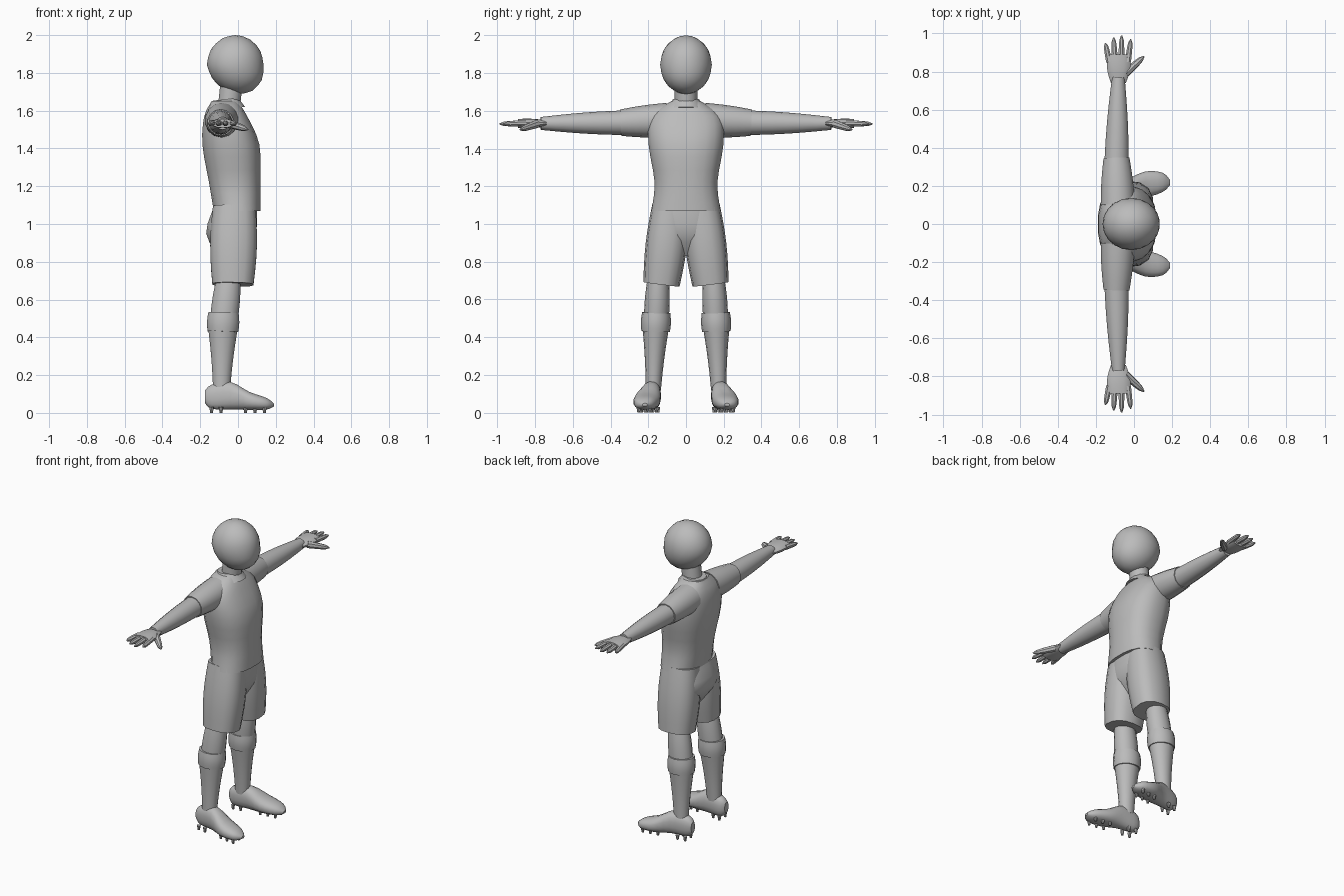
import bpy
import bmesh
import math
from mathutils import Vector, Matrix

default_cube = bpy.data.objects.get("Cube")
if default_cube:
    bpy.data.objects.remove(default_cube, do_unlink=True)

grey = bpy.data.materials.new("plain grey")
grey.use_nodes = True
grey.diffuse_color = (0.5, 0.5, 0.5, 1)
grey.node_tree.nodes["Principled BSDF"].inputs["Base Color"].default_value = grey.diffuse_color


def section(mesh, centre, width, depth, sides, power):
    """Place one closed loop; a power below one makes it squarer."""
    loop = []
    for step in range(sides):
        angle = math.tau * (step + 0.5) / sides
        ca, sa = math.cos(angle), math.sin(angle)
        offset = (width * math.copysign(abs(ca) ** power, ca)
                  + depth * math.copysign(abs(sa) ** power, sa))
        loop.append(mesh.verts.new(centre + offset))
    return loop


def skin(mesh, loops):
    """Join the loops with faces and close both ends."""
    for lower, upper in zip(loops, loops[1:]):
        for i in range(len(lower)):
            mesh.faces.new((lower[i - 1], lower[i], upper[i], upper[i - 1]))
    mesh.faces.new(loops[0])
    mesh.faces.new(loops[-1])


def smooth_path(points, steps=3):
    """Run a soft curve through the given points."""
    points = [Vector(p) for p in points]
    padded = [points[0]] + points + [points[-1]]
    result = []
    for before, here, there, after in zip(padded, padded[1:], padded[2:], padded[3:]):
        for step in range(steps):
            t = step / steps
            leaving, arriving = (there - before) / 2, (after - here) / 2
            straight = here.lerp(there, t * t * (3 - 2 * t))
            result.append(straight + leaving * t * (1 - t) ** 2 - arriving * t * t * (1 - t))
    return result + [points[-1]]


def body(mesh, rings, sides=20):
    """Skin an upright form from rings of height, back, front and half width."""
    loops = []
    for z, back, front, half in smooth_path(rings):
        centre = Vector(((back + front) / 2, 0, z))
        width, depth = Vector(((front - back) / 2, 0, 0)), Vector((0, half, 0))
        loops.append(section(mesh, centre, width, depth, sides, power=0.83))
    skin(mesh, loops)


def limb(mesh, start, end, start_radius, end_radius, bulge=0.0, flat=1.0,
         sides=14, power=1.0, rounded=False):
    """Skin a tapered limb that swells by the bulge at its middle."""
    start, end = Vector(start), Vector(end)
    along = (end - start).normalized()
    depth = along.cross(Vector((1, 0, 0))).normalized()
    width = depth.cross(along)
    loops = []
    steps = 6
    for step in range(steps + 1):
        t = step / steps
        radius = start_radius + (end_radius - start_radius) * t + bulge * math.sin(math.pi * t)
        if rounded:
            radius *= math.sqrt(1.05 - t ** 6)
        loops.append(section(mesh, start.lerp(end, t), width * radius,
                             depth * radius * flat, sides, power))
    skin(mesh, loops)


def finish(name, mesh, mirrored=False):
    """Turn the built mesh into a named object, mirrored across the body if wanted."""
    bmesh.ops.recalc_face_normals(mesh, faces=mesh.faces)
    data = bpy.data.meshes.new(name)
    mesh.to_mesh(data)
    mesh.free()
    data.materials.append(grey)
    obj = bpy.data.objects.new(name, data)
    bpy.context.collection.objects.link(obj)
    bpy.ops.object.select_all(action="DESELECT")
    obj.select_set(True)
    bpy.context.view_layer.objects.active = obj
    bpy.ops.object.shade_smooth_by_angle(angle=math.radians(35))
    if mirrored:
        mirror = obj.modifiers.new("other side", "MIRROR")
        mirror.use_axis = (False, True, False)
        mirror.use_mirror_merge = False


def body_part(name, rings):
    mesh = bmesh.new()
    body(mesh, rings)
    finish(name, mesh)


def limb_part(name, start, end, start_radius, end_radius, mirrored=True, **shape):
    mesh = bmesh.new()
    limb(mesh, start, end, start_radius, end_radius, **shape)
    finish(name, mesh, mirrored)


# Head: an egg whose lower half leans forward
mesh = bmesh.new()
bmesh.ops.create_icosphere(mesh, subdivisions=3, radius=1)
for v in mesh.verts:
    lean = 0.025 * max(0, -v.co.z)
    v.co = Vector((v.co.x * 0.15 - 0.015 + lean, v.co.y * 0.137, v.co.z * 0.156 + 1.844))
finish("head", mesh)

# Neck and collar
limb_part("neck", (-0.05, 0, 1.6), (-0.035, 0, 1.74), 0.06, 0.06, mirrored=False)
limb_part("collar", (-0.06, 0, 1.61), (-0.065, 0, 1.66), 0.1, 0.07, mirrored=False)

# Shirt from hem and waist up to chest, shoulders and neckline
body_part("shirt", [
    (1.07, -0.13, 0.12, 0.185), (1.22, -0.155, 0.12, 0.168), (1.42, -0.19, 0.115, 0.2),
    (1.57, -0.18, 0.05, 0.19), (1.65, -0.14, 0, 0.08)])
limb_part("sleeves", (-0.085, 0.1, 1.55), (-0.092, 0.345, 1.537), 0.092, 0.07, bulge=0.004)

# Arms
limb_part("arms", (-0.092, 0.3, 1.537), (-0.082, 0.77, 1.533), 0.066, 0.034, bulge=0.006)

# Hands: a flat palm, four spread fingers and a thumb
mesh = bmesh.new()
limb(mesh, (-0.082, 0.74, 1.533), (-0.08, 0.89, 1.533), 0.04, 0.06, bulge=0.012, flat=0.4)
for root, tip, reach in [(-0.13, -0.15, 0.95), (-0.1, -0.107, 0.98),
                         (-0.066, -0.065, 0.99), (-0.032, -0.017, 0.97)]:
    limb(mesh, (root, 0.85, 1.535), (tip, reach, 1.53), 0.017, 0.014, sides=8, rounded=True)
limb(mesh, (-0.045, 0.79, 1.53), (0.053, 0.88, 1.5), 0.022, 0.015, sides=8, rounded=True)
finish("hands", mesh, mirrored=True)

# Shorts: the seat, and flared legs
body_part("shorts_seat", [
    (0.83, -0.1, 0.03, 0.06), (0.95, -0.17, 0.097, 0.185), (1.1, -0.125, 0.1, 0.17)])
limb_part("shorts_legs", (-0.02, 0.08, 1.09), (-0.027, 0.13, 0.68), 0.115, 0.111,
          bulge=0.013, flat=0.87, power=0.8)

# Knees, folded sock cuffs and socks
limb_part("knees", (-0.045, 0.145, 0.75), (-0.074, 0.157, 0.5), 0.058, 0.075,
          bulge=0.007, flat=0.88)
limb_part("sock_cuffs", (-0.077, 0.158, 0.53), (-0.08, 0.161, 0.43), 0.082, 0.083,
          bulge=0.005, flat=0.91)
limb_part("socks", (-0.08, 0.161, 0.44), (-0.087, 0.173, 0.12), 0.079, 0.046,
          bulge=-0.004, flat=0.87)

# Shoes: heel to toe rings of position, inner, outer, sole and top
mesh = bmesh.new()
loops = []
for x, inner, outer, sole, top in smooth_path([
        (-0.174, 0.155, 0.195, 0.05, 0.12), (-0.14, 0.135, 0.21, 0.02, 0.15),
        (-0.04, 0.134, 0.235, 0.018, 0.165), (0.06, 0.138, 0.277, 0.015, 0.112),
        (0.15, 0.167, 0.27, 0.017, 0.08), (0.19, 0.205, 0.23, 0.034, 0.05)]):
    middle = Vector((x, (inner + outer) / 2, (sole + top) / 2))
    across, upward = Vector((0, outer - inner, 0)) / 2, Vector((0, 0, top - sole)) / 2
    loops.append(section(mesh, middle, across, upward, sides=16, power=0.85))
skin(mesh, loops)
finish("shoes", mesh, mirrored=True)

# Studs in pairs under the soles
mesh = bmesh.new()
for x in (-0.14, -0.09, 0.04, 0.09, 0.14):
    for side in (-1, 1):
        place = Matrix.Translation((x, 0.2 + 0.15 * x + 0.03 * side, 0.015))
        bmesh.ops.create_cone(mesh, cap_ends=True, segments=8, radius1=0.007,
                              radius2=0.012, depth=0.03, matrix=place)
finish("studs", mesh, mirrored=True)
